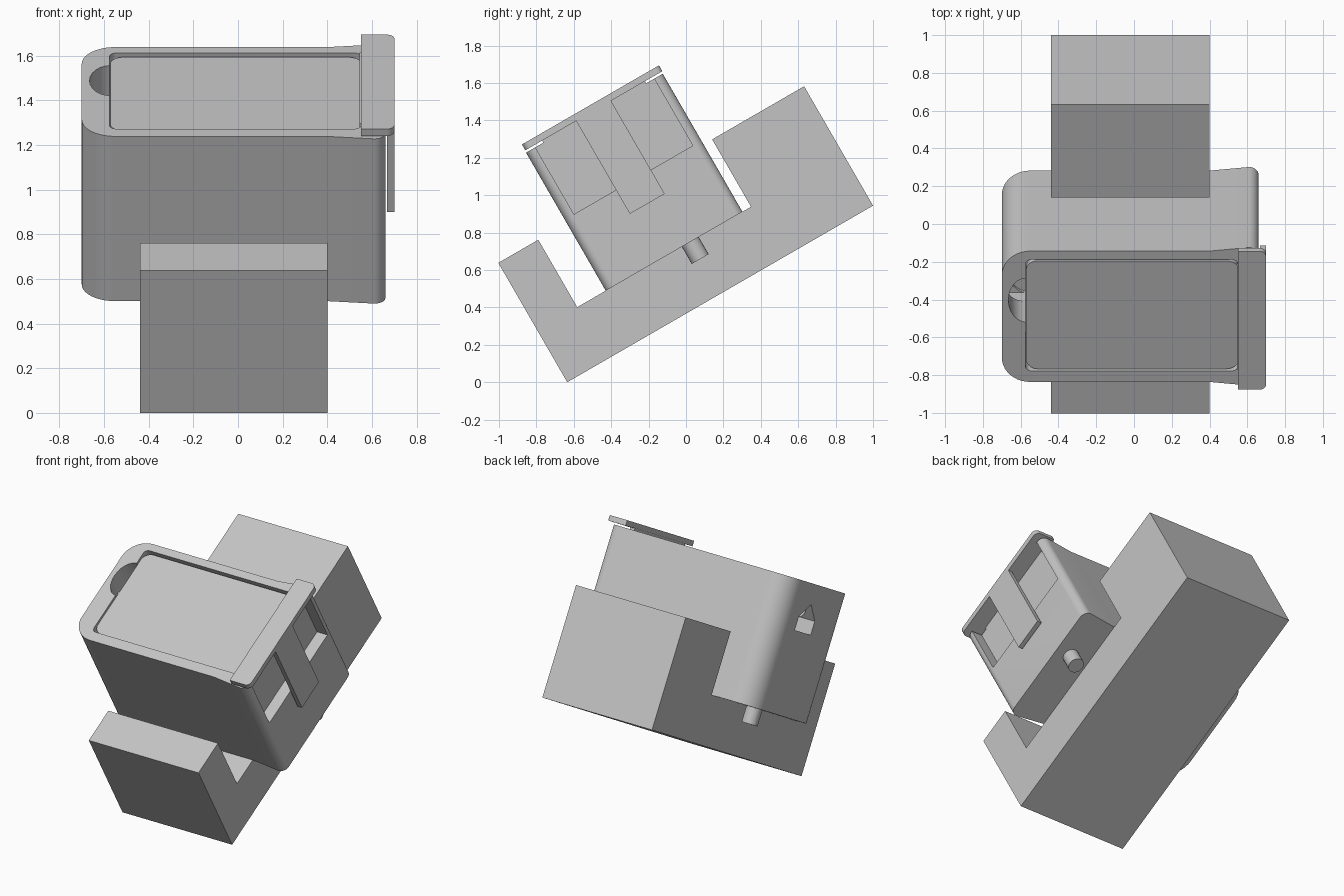
import bpy
import bmesh
from math import cos, sin, pi, radians
from mathutils import Matrix, Vector

cube = bpy.data.objects.get("Cube")
if cube:
    bpy.data.objects.remove(cube, do_unlink=True)

# Everything is modelled upright, then leaned back by this frame
TILT = Matrix.Translation((0, -0.635, 0)) @ Matrix.Rotation(radians(30), 4, 'X')

grey = bpy.data.materials.new("plain_grey")
grey.use_nodes = True
COLOUR = (0.55, 0.55, 0.55, 1)
grey.diffuse_color = COLOUR
grey.node_tree.nodes["Principled BSDF"].inputs["Base Color"].default_value = COLOUR


def prism(name, profile, axis, low, high):
    """Extrude a profile: (y, z) pairs along X, or (x, y) pairs along Z."""
    bm = bmesh.new()
    if axis == 'X':
        verts = [bm.verts.new((low, a, b)) for a, b in profile]
        step = Vector((high - low, 0, 0))
    else:
        verts = [bm.verts.new((a, b, low)) for a, b in profile]
        step = Vector((0, 0, high - low))
    face = bm.faces.new(verts)
    ext = bmesh.ops.extrude_face_region(bm, geom=[face])
    moved = [g for g in ext["geom"] if isinstance(g, bmesh.types.BMVert)]
    bmesh.ops.translate(bm, verts=moved, vec=step)
    bmesh.ops.recalc_face_normals(bm, faces=bm.faces)
    mesh = bpy.data.meshes.new(name)
    bm.to_mesh(mesh)
    bm.free()
    mesh.transform(TILT)
    mesh.materials.append(grey)
    obj = bpy.data.objects.new(name, mesh)
    bpy.context.collection.objects.link(obj)
    return obj


def activate(obj):
    bpy.ops.object.select_all(action='DESELECT')
    obj.select_set(True)
    bpy.context.view_layer.objects.active = obj


def smooth(obj):
    activate(obj)
    bpy.ops.object.shade_smooth_by_angle(angle=radians(30))


def cut(obj, cutter):
    mod = obj.modifiers.new("cut", 'BOOLEAN')
    mod.operation = 'DIFFERENCE'
    mod.solver = 'EXACT'
    mod.object = cutter
    activate(obj)
    bpy.ops.object.modifier_apply(modifier=mod.name)
    bpy.data.objects.remove(cutter, do_unlink=True)


def arc(cx, cy, rx, ry, start, end, steps=10):
    return [(cx + rx * cos(radians(start + (end - start) * i / steps)),
             cy + ry * sin(radians(start + (end - start) * i / steps)))
            for i in range(steps + 1)]


def rect(a, b, c, d):
    return [(a, c), (b, c), (b, d), (a, d)]


def rounded(x0, x1, y0, y1, left, right):
    """Rectangle with separate corner radii at its left and right ends."""
    return (arc(x0 + left, y0 + left, left, left, 180, 270)
            + arc(x1 - right, y0 + right, right, right, 270, 360)
            + arc(x1 - right, y1 - right, right, right, 0, 90)
            + arc(x0 + left, y1 - left, left, left, 90, 180))


# Stand: block with a slot across it
prism("stand", [(0, 0), (1.888, 0), (1.888, 0.737), (1.32, 0.737),
                (1.32, 0.321), (0.247, 0.321), (0.247, 0.737), (0, 0.737)],
      'X', -0.44, 0.40)

# Case: rounded at one end, flared at the other
outline = (arc(-0.55, 0.595, 0.15, 0.15, 180, 270) + [(0.40, 0.445)]
           + arc(0.61, 0.473, 0.05, 0.05, 270, 360)
           + arc(0.61, 1.217, 0.05, 0.05, 0, 90) + [(0.40, 1.245)]
           + arc(-0.55, 1.095, 0.15, 0.15, 90, 180))
case = prism("case", outline, 'Z', 0.321, 1.173)

# Hollow under the lid, finger notch, pointed side hole and latch pocket
cut(case, prism("cavity_cutter", rounded(-0.575, 0.55, 0.513, 1.192, 0.03, 0.03),
                'Z', 0.80, 1.3))
cut(case, prism("notch_cutter", arc(-0.57, 0.945, 0.095, 0.135, 0, 345, 23),
                'Z', 0.84, 1.31))
cut(case, prism("hole_cutter", [(0.81, 0.86), (1.01, 0.86), (1.01, 0.95),
                                (0.91, 1.045), (0.81, 0.95)], 'X', -0.8, -0.56))
cut(case, prism("pocket_cutter", rect(0.48, 1.214, 0.76, 1.32), 'X', 0.58, 0.8))
smooth(case)

# Sliding lid with its end cap and latch tongue
lid = prism("lid", rounded(-0.572, 0.56, 0.518, 1.178, 0.06, 0.07), 'Z', 1.12, 1.16)
smooth(lid)
cap = prism("lid_cap", rounded(0.55, 0.70, 0.426, 1.272, 0.004, 0.035), 'Z', 1.186, 1.222)
smooth(cap)
prism("cap_neck", rect(0.545, 0.58, 0.53, 1.165), 'Z', 1.13, 1.19)
prism("latch_tongue", rect(0.74, 0.955, 0.612, 1.19), 'X', 0.668, 0.70)

# Pins under both overhanging ends
for side, x in (("left", 0.54), ("right", -0.54)):
    pin = prism(side + "_pin", arc(x, 0.945, 0.052, 0.052, 0, 345, 23), 'Z', 0.215, 0.34)
    smooth(pin)
